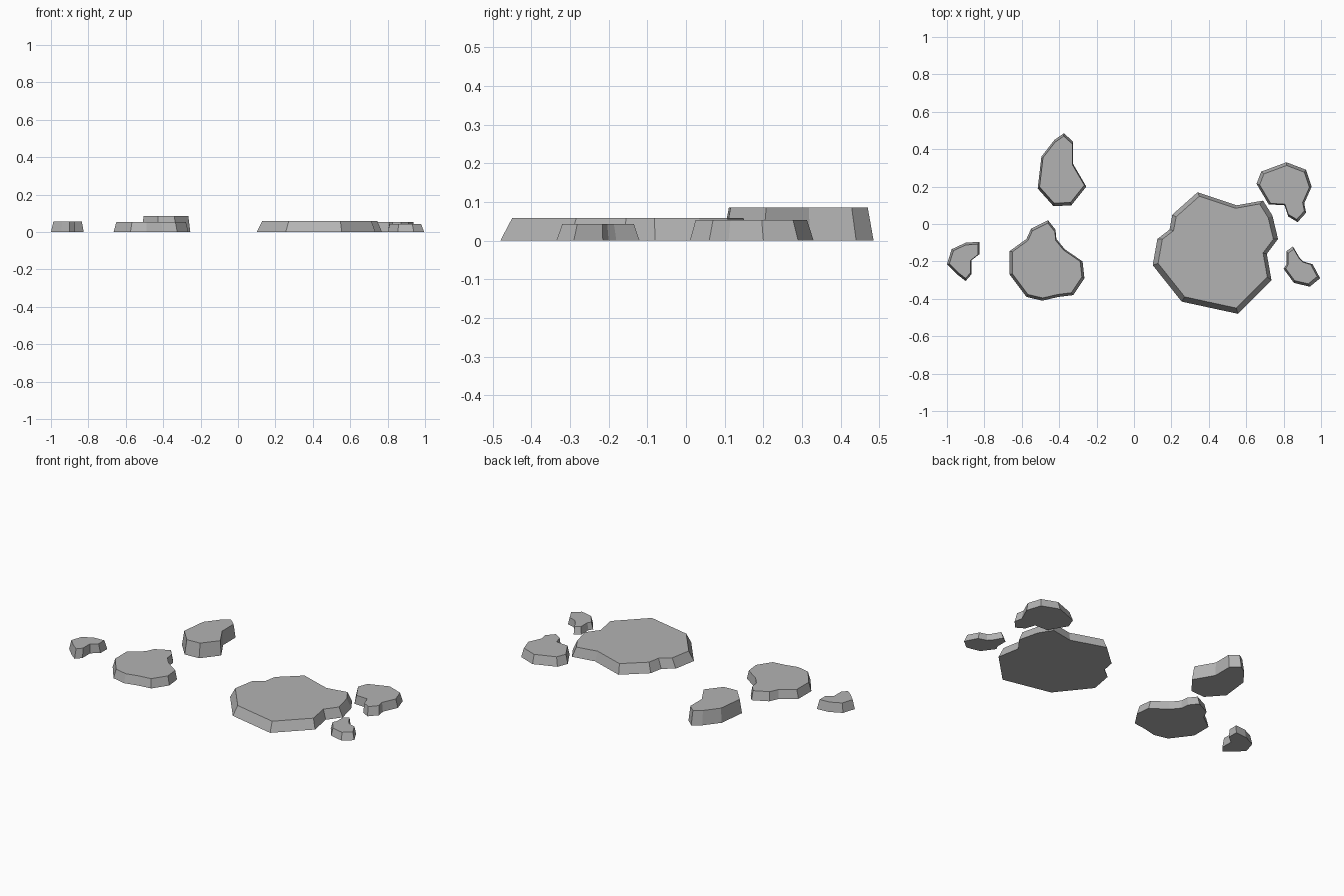
import bpy
import bmesh
from mathutils import Matrix, Vector

default_cube = bpy.data.objects.get("Cube")
if default_cube:
    bpy.data.objects.remove(default_cube, do_unlink=True)


def make_material(name, colour):
    material = bpy.data.materials.new(name)
    material.use_nodes = True
    material.diffuse_color = colour
    shader = material.node_tree.nodes["Principled BSDF"]
    shader.inputs["Base Color"].default_value = colour
    shader.inputs["Roughness"].default_value = 0.9
    return material


stone_grey = make_material("stone grey", (0.45, 0.45, 0.45, 1))


def make_stone(name, outline, height, taper):
    """Extrude a ground outline upward and shrink the top about its centre."""
    bm = bmesh.new()
    base = bm.faces.new([bm.verts.new((x, y, 0)) for x, y in outline])
    extruded = bmesh.ops.extrude_face_region(bm, geom=[base], use_keep_orig=True)
    top = [v for v in extruded["geom"] if isinstance(v, bmesh.types.BMVert)]
    centre = sum((v.co for v in top), Vector()) / len(top)
    bmesh.ops.scale(bm, verts=top, vec=(taper, taper, 1),
                    space=Matrix.Translation(-centre))
    bmesh.ops.translate(bm, verts=top, vec=(0, 0, height))
    bmesh.ops.recalc_face_normals(bm, faces=bm.faces)
    mesh = bpy.data.meshes.new(name)
    bm.to_mesh(mesh)
    bm.free()
    mesh.materials.append(stone_grey)
    stone = bpy.data.objects.new(name, mesh)
    bpy.context.collection.objects.link(stone)
    return stone


# Broad slab and its two companions
make_stone("large_stone", [
    (.34, .17), (.55, .10), (.69, .125), (.74, .045), (.77, -.08),
    (.71, -.16), (.735, -.3), (.555, -.48), (.255, -.415), (.1, -.22),
    (.125, -.08), (.19, -.03), (.205, .05)], height=.058, taper=.92)

make_stone("back_left_stone", [
    (.815, .33), (.92, .29), (.95, .2), (.91, .11), (.92, .06), (.875, .01),
    (.825, .04), (.805, .1), (.72, .105), (.655, .215), (.68, .28)],
    height=.053, taper=.9)

make_stone("front_left_pebble", [
    (.85, -.12), (.885, -.18), (.905, -.2), (.955, -.215), (.995, -.29),
    (.94, -.335), (.855, -.315), (.8, -.24), (.815, -.215), (.815, -.145)],
    height=.043, taper=.86)

# Cluster on the other side
make_stone("tall_back_stone", [
    (-.375, .485), (-.325, .44), (-.325, .32), (-.255, .2), (-.335, .1),
    (-.43, .095), (-.515, .19), (-.495, .36), (-.425, .45)],
    height=.086, taper=.92)

make_stone("medium_stone", [
    (-.46, .02), (-.42, -.03), (-.415, -.08), (-.37, -.135), (-.275, -.2),
    (-.265, -.29), (-.325, -.38), (-.405, -.39), (-.49, -.41), (-.575, -.39),
    (-.665, -.27), (-.665, -.145), (-.575, -.08), (-.55, -.025)],
    height=.053, taper=.93)

make_stone("right_pebble", [
    (-.825, -.095), (-.825, -.16), (-.87, -.195), (-.87, -.27), (-.9, -.305),
    (-.945, -.27), (-1, -.215), (-.975, -.135), (-.9, -.1)],
    height=.056, taper=.87)
